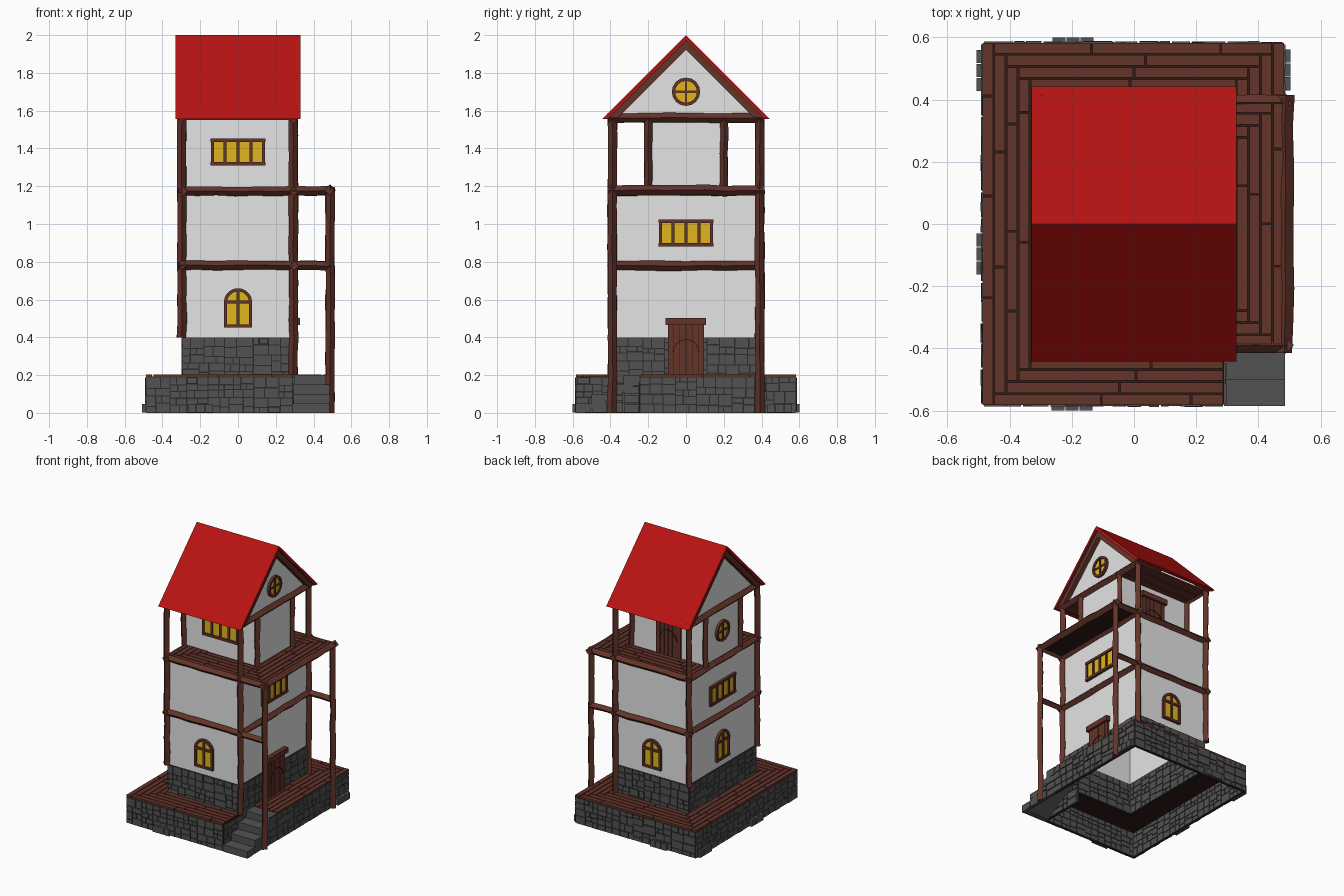
import bpy, bmesh, math, random
from mathutils import Matrix, Vector

random.seed(4)
cube = bpy.data.objects.get("Cube")
if cube:
    bpy.data.objects.remove(cube, do_unlink=True)


def material(name, *rgb):
    m = bpy.data.materials.new(name)
    m.use_nodes = True
    m.diffuse_color = (*rgb, 1)
    m.node_tree.nodes["Principled BSDF"].inputs["Base Color"].default_value = (*rgb, 1)
    return m


WOOD = material("brown wood", .125, .033, .022)
SEAM = material("dark wood seam", .03, .01, .007)
STONE = material("grey stone", .085, .085, .085)
MORTAR = material("dark mortar", .025, .025, .025)
PLASTER = material("white plaster", .78, .78, .78)
RED = material("red roof", .48, .006, .006)
GLASS = material("yellow glass", .75, .47, .012)

FRONT, RIGHT, BACK, LEFT = 0, 90, 180, 270


def face(side, dist, z=0):
    """Wall frame: x runs along the wall, y points inward, z is up."""
    return Matrix.Rotation(math.radians(side), 4, 'Z') @ Matrix.Translation((0, -dist, z))


class Part:
    def __init__(self, name, mat):
        self.name, self.mat, self.bm = name, mat, bmesh.new()

    def loft(self, rings):
        rows = [[self.bm.verts.new(p) for p in r] for r in rings]
        n = len(rows[0])
        for a, b in zip(rows, rows[1:]):
            for i in range(n):
                j = (i + 1) % n
                self.bm.faces.new((a[i], a[j], b[j], b[i]))
        self.bm.faces.new(rows[0])
        self.bm.faces.new(rows[-1][::-1])

    def prism(self, pts, y0, y1, m=Matrix()):
        self.loft([[m @ Vector((x, y, z)) for x, z in pts] for y in (y0, y1)])

    def box(self, x0, x1, y0, y1, z0, z1, m=Matrix()):
        self.prism([(x0, z0), (x1, z0), (x1, z1), (x0, z1)], y0, y1, m)

    def arc_band(self, r0, r1, a0, a1, y0, y1, m, steps):
        """Curved strip of short blocks around the frame origin."""
        for i in range(steps):
            s, e = (math.radians(a0 + (a1 - a0) * k / steps) for k in (i, i + 1))
            self.prism([(r * math.cos(t), r * math.sin(t))
                        for r, t in ((r0, s), (r1, s), (r1, e), (r0, e))], y0, y1, m)

    def beam(self, a, b, w=.034):
        """Rough-hewn square timber from a to b."""
        a, b = Vector(a), Vector(b)
        d = (b - a).normalized()
        u = d.orthogonal().normalized()
        v = d.cross(u)
        n = max(2, round((b - a).length / .1))
        rings = []
        for i in range(n + 1):
            c = a.lerp(b, i / n) + (u * random.uniform(-1, 1) + v * random.uniform(-1, 1)) * .003
            h = w / 2 * random.uniform(.93, 1.07)
            rings.append([c + u * h * p + v * h * q for p, q in ((-1, -1), (1, -1), (1, 1), (-1, 1))])
        self.loft(rings)

    def done(self):
        bmesh.ops.recalc_face_normals(self.bm, faces=self.bm.faces)
        me = bpy.data.meshes.new(self.name)
        self.bm.to_mesh(me)
        self.bm.free()
        me.materials.append(self.mat)
        bpy.context.collection.objects.link(bpy.data.objects.new(self.name, me))


# Rubble stone: blocks split at random, standing proud of a mortar core
def rubble(stones, m, x0, x1, z0, z1):
    w, h = x1 - x0, z1 - z0
    if w > max(.1, h * 1.3) or (w > .06 and h < .05 and w > 2 * h):
        c = x0 + w * random.uniform(.35, .65)
        rubble(stones, m, x0, c, z0, z1)
        rubble(stones, m, c, x1, z0, z1)
    elif h > .065:
        c = z0 + h * random.uniform(.35, .65)
        rubble(stones, m, x0, x1, z0, c)
        rubble(stones, m, x0, x1, c, z1)
    else:
        g = .003
        stones.box(x0 + g, x1 - g, -random.uniform(.004, .008), .018, z0 + g, z1 - g, m)


base_stones, base_core = Part("base_stones", STONE), Part("base_mortar", MORTAR)
tower_stones, tower_core = Part("tower_stones", STONE), Part("tower_mortar", MORTAR)


def stone_wall(stones, core, side, dist, x0, x1, z0, z1):
    m = face(side, dist)
    core.box(x0, x1, 0, .014, z0, z1, m)
    rubble(stones, m, x0, x1, z0, z1)


STEP_Y, STEP_D, STEP_X = -.585, .085, .29
stair_end = STEP_Y + 4 * STEP_D
for side, dist, x0, x1 in ((FRONT, .58, -.485, STEP_X), (RIGHT, .48, stair_end, .58),
                           (BACK, .58, -.48, .485), (LEFT, .485, -.58, .58),
                           (RIGHT, STEP_X, -.58, stair_end)):
    stone_wall(base_stones, base_core, side, dist, x0, x1, 0, .19)
for side, dist, half in ((FRONT, .382, .295), (RIGHT, .292, .382),
                         (BACK, .382, .295), (LEFT, .292, .382)):
    stone_wall(tower_stones, tower_core, side, dist, -half, half, .17, .4)

# Corner stones sticking out at the foot of the base
for side, dist, x in ((FRONT, .6, -.265), (BACK, .6, .13), (LEFT, .507, .03),
                      (LEFT, .507, -.56), (RIGHT, .503, .43)):
    for k in range(3):
        base_stones.box(x + k * .045, x + k * .045 + .042, 0, .03, .002, .048, face(side, dist))

# Stairs: stepped profile with a sloping underside, rubble cheek outside
stairs = Part("stairs", STONE)
profile = []
for i in range(4):
    y, z = STEP_Y + i * STEP_D, i * .05
    profile += [(y, z), (y, z + .05)]
    rubble(base_stones, face(RIGHT, .48), y, y + STEP_D, 0, z + .045)
profile += [(stair_end, .2), (stair_end, .16), (STEP_Y + .05, 0)]
stairs.prism(profile, -.485, -STEP_X, face(RIGHT, 0))

# Plank decks: nested rings of boards over a dark backing
deck, deck_seams = Part("deck_planks", WOOD), Part("deck_backing", SEAM)
balcony, balcony_seams = Part("balcony_planks", WOOD), Part("balcony_backing", SEAM)


def planks(part, x0, x1, y0, y1, z):
    """Boards along the longer side, cut at random lengths."""
    along_x = x1 - x0 > y1 - y0
    s, end = (x0, x1) if along_x else (y0, y1)
    g = .003
    while s < end - .01:
        e = s + random.uniform(.22, .45)
        if e > end - .1:
            e = end
        r = (s + g, e - g, y0 + g, y1 - g) if along_x else (x0 + g, x1 - g, s + g, e - g)
        part.box(*r, z - .012, z)
        s = e


def ring_deck(part, x0, x1, y0, y1, z, notch=False):
    w = .039
    for i in range(5):
        a, b, c, d = x0 + i * w, x1 - i * w, y0 + i * w, y1 - i * w
        planks(part, a, a + w, c, d, z)
        planks(part, b - w, b, stair_end if notch else c, d, z)
        planks(part, a + w, b - w, d - w, d, z)
        planks(part, a + w, STEP_X if notch else b - w, c, c + w, z)


ring_deck(deck, -.49, .485, -.585, .585, .203, True)
for r in ((-.485, -.29, -.58, .58), (.29, .48, stair_end, .58),
          (-.29, .29, .38, .58), (-.29, .29, -.58, -.38)):
    deck_seams.box(*r, .182, .193)
ring_deck(balcony, -.3, .485, -.395, .395, 1.195)
balcony_seams.box(-.295, .48, -.39, .39, 1.17, 1.186)

# Plastered walls and gables
walls = Part("plaster_walls", PLASTER)
for side, dist, half in ((FRONT, .38, .285), (RIGHT, .285, .38),
                         (BACK, .38, .285), (LEFT, .285, .38)):
    walls.box(-half, half, 0, .012, .4, 1.17, face(side, dist))
for side, dist, half in ((FRONT, .19, .285), (RIGHT, .285, .19),
                         (BACK, .19, .285), (LEFT, .285, .19)):
    walls.box(-half, half, 0, .012, 1.19, 1.56, face(side, dist))
for side in (RIGHT, LEFT):
    walls.prism([(-.38, 1.56), (.38, 1.56), (0, 1.94)], 0, .012, face(side, .285))

# Timber frame
frame = Part("timber_frame", WOOD)
for y in (-.39, .39):
    frame.beam((-.297, y, .4), (-.297, y, 1.56))
    frame.beam((.293, y, .2), (.293, y, 1.56))
    frame.beam((.487, y, 0), (.487, y, 1.195))
    for z in (.78, 1.175):
        frame.beam((-.315, y, z), (.49, y, z))
for x in (-.295, .295):
    for y in (-.2, .2):
        frame.beam((x, y, 1.19), (x, y, 1.56), .03)
    for z in (.78, 1.175, 1.562):
        frame.beam((x, -.415, z), (x, .415, z), .036)
frame.beam((.487, -.415, 1.178), (.487, .415, 1.178), .038)

# Roof, wooden lining, gable rafters and ceiling
roof, lining = Part("roof", RED), Part("ceiling_and_roof_lining", WOOD)


def chevron(part, top, thick, low, x):
    pts = [(low - top, low), (0, top), (top - low, low),
           (top - thick - low, low), (0, top - thick), (low - top + thick, low)]
    part.prism(pts, -x[1], -x[0], face(RIGHT, 0))


chevron(roof, 2, .024, 1.557, (-.33, .33))
chevron(lining, 1.976, .006, 1.557, (-.327, .327))
for x in (-.3, .3):
    chevron(frame, 1.972, .05, 1.56, (x - .016, x + .016))
for k in range(10):
    y = -.4 + k * .08
    lining.box(-.29, .29, y + .002, y + .078, 1.55, 1.56)

# Windows
trim, panes = Part("window_frames", WOOD), Part("window_panes", GLASS)


def bank_window(side, dist):
    def build(z):
        m = face(side, dist, z)
        panes.box(-.135, .135, -.008, 0, -.062, .062, m)
        for s in (-1, 1):
            trim.box(-.145, .145, -.018, 0, s * .062 - .009, s * .062 + .009, m)
        for k in range(5):
            x = (k - 2) * .068
            trim.box(x - .008, x + .008, -.016, 0, -.065, .065, m)
    return build


def arch_window(side, dist):
    m = face(side, dist, .585)
    r = .066
    arc = [(r * math.cos(t * math.pi / 10), r * math.sin(t * math.pi / 10)) for t in range(11)]
    panes.prism(arc + [(-r, -.125), (r, -.125)], -.008, 0, m)
    trim.arc_band(.058, .075, 0, 180, -.018, 0, m, 10)
    for x in (-.0665, 0, .0665):
        trim.box(x - .008, x + .008, -.017, 0, -.13, .06 if x == 0 else 0, m)
    for z in (-.126, .002):
        trim.box(-.074, .074, -.018, 0, z - .008, z + .008, m)


def round_window(side, z):
    m = face(side, .285, z)
    r = .066
    panes.prism([(r * math.cos(t * math.pi / 8), r * math.sin(t * math.pi / 8))
                 for t in range(16)], -.008, 0, m)
    trim.arc_band(.058, .075, 0, 360, -.018, 0, m, 16)
    trim.box(-.006, .006, -.015, 0, -.06, .06, m)
    trim.box(-.06, .06, -.014, 0, -.006, .006, m)


bank_window(FRONT, .19)(1.382)
bank_window(RIGHT, .285)(.952)
bank_window(LEFT, .285)(.952)
for side, dist in ((FRONT, .38), (BACK, .38), (LEFT, .285)):
    arch_window(side, dist)
round_window(RIGHT, 1.7)
round_window(LEFT, 1.38)

# Plank doors with a lintel and an arched inlay
doors, door_seams = Part("doors", WOOD), Part("door_seams", SEAM)
for side, dist, z in ((RIGHT, .297, .2), (BACK, .19, 1.193)):
    m = face(side, dist, z)
    door_seams.box(-.095, .095, -.008, 0, 0, .27, m)
    for k in range(6):
        x = -.098 + k * .0327
        doors.box(x + .002, x + .031, -random.uniform(.012, .016), 0, 0, .268, m)
    doors.box(-.108, .106, -.032, 0, .265, .302, m)
    door_seams.arc_band(.066, .071, 0, 180, -.018, -.012, face(side, dist, z + .12), 10)

for part in (base_stones, base_core, tower_stones, tower_core, stairs, deck, deck_seams,
             balcony, balcony_seams, walls, frame, roof, lining, trim, panes, doors, door_seams):
    part.done()
